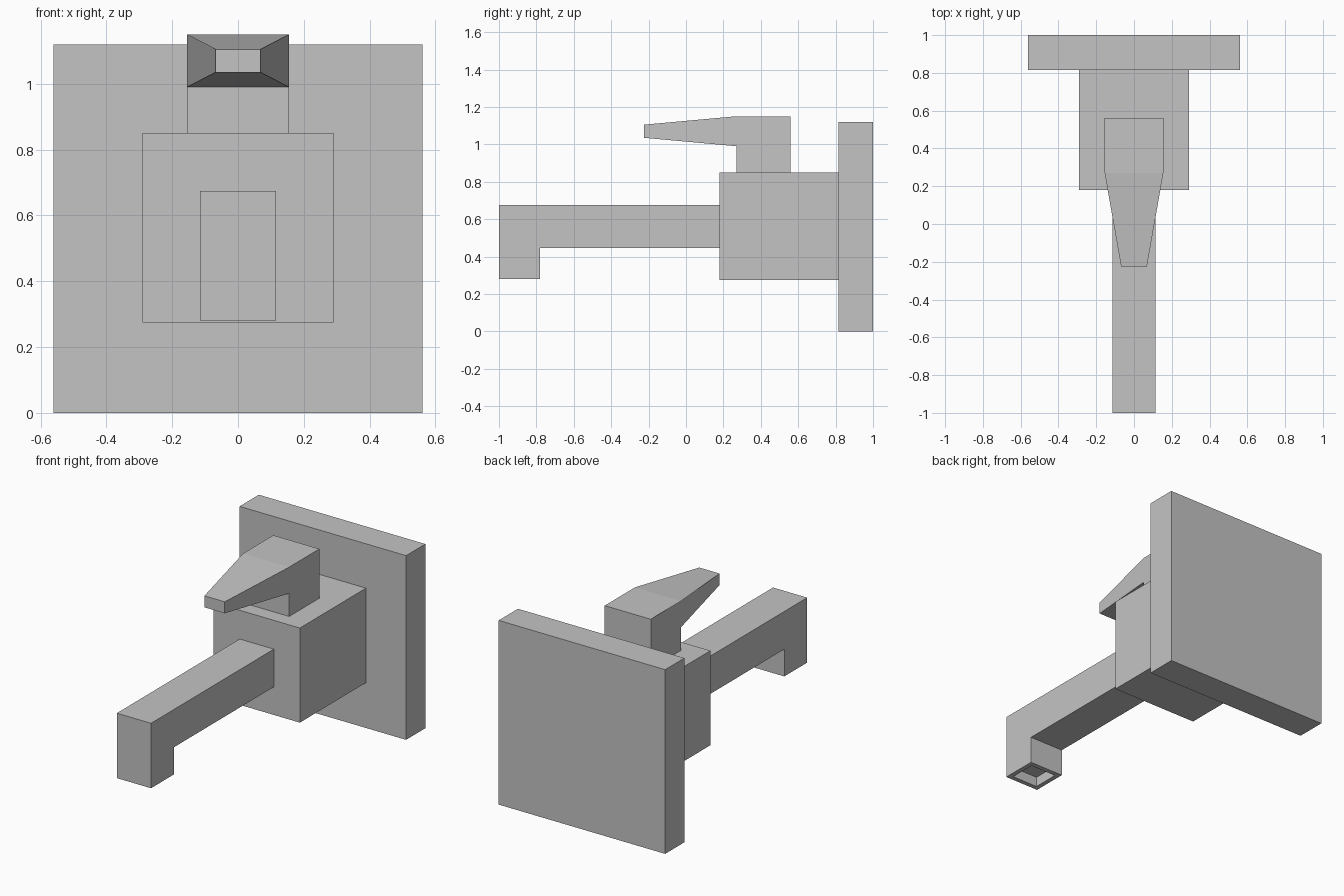
import bpy, bmesh

cube = bpy.data.objects.get("Cube")
if cube:
    bpy.data.objects.remove(cube, do_unlink=True)

# Single grey finish
grey = bpy.data.materials.new("satin_grey")
grey.use_nodes = True
colour = (0.55, 0.55, 0.55, 1)
grey.diffuse_color = colour
grey.node_tree.nodes["Principled BSDF"].inputs["Base Color"].default_value = colour


def finish(name, bm):
    bmesh.ops.recalc_face_normals(bm, faces=bm.faces[:])
    mesh = bpy.data.meshes.new(name)
    bm.to_mesh(mesh)
    bm.free()
    mesh.materials.append(grey)
    obj = bpy.data.objects.new(name, mesh)
    bpy.context.collection.objects.link(obj)
    return obj


def extrude_profile(half_width, profile):
    """Closed (y, z) profile extruded across x."""
    bm = bmesh.new()
    face = bm.faces.new([bm.verts.new((-half_width, y, z)) for y, z in profile])
    moved = bmesh.ops.extrude_face_region(bm, geom=[face])["geom"]
    verts = [v for v in moved if isinstance(v, bmesh.types.BMVert)]
    bmesh.ops.translate(bm, verts=verts, vec=(2 * half_width, 0, 0))
    return bm


def block(name, half_width, y0, y1, z0, z1):
    return finish(name, extrude_profile(half_width, [(y0, z0), (y1, z0), (y1, z1), (y0, z1)]))


# Wall plate and valve body
block("wall_plate", 0.56, 0.815, 1.0, 0, 1.12)
block("valve_body", 0.29, 0.18, 0.815, 0.275, 0.85)

# Spout with a downturned end and a recessed outlet
bm = extrude_profile(0.115, [(-1, 0.28), (-0.78, 0.28), (-0.78, 0.445),
                             (0.18, 0.445), (0.18, 0.675), (-1, 0.675)])
bmesh.ops.recalc_face_normals(bm, faces=bm.faces[:])
outlet = min(bm.faces, key=lambda f: f.calc_center_median().z)
bmesh.ops.inset_region(bm, faces=[outlet], thickness=0.04)
moved = bmesh.ops.extrude_discrete_faces(bm, faces=[outlet])["faces"]
bmesh.ops.translate(bm, verts=moved[0].verts[:], vec=(0, 0, 0.06))
finish("spout", bm)

# Lever handle: upright stem with a tapering grip
bm = extrude_profile(0.155, [(0.27, 0.85), (0.56, 0.85), (0.56, 1.15),
                             (0.27, 1.15), (-0.225, 1.105), (-0.225, 1.035), (0.27, 0.99)])
for v in bm.verts:
    if v.co.y < 0:
        v.co.x *= 0.44
finish("lever_handle", bm)
